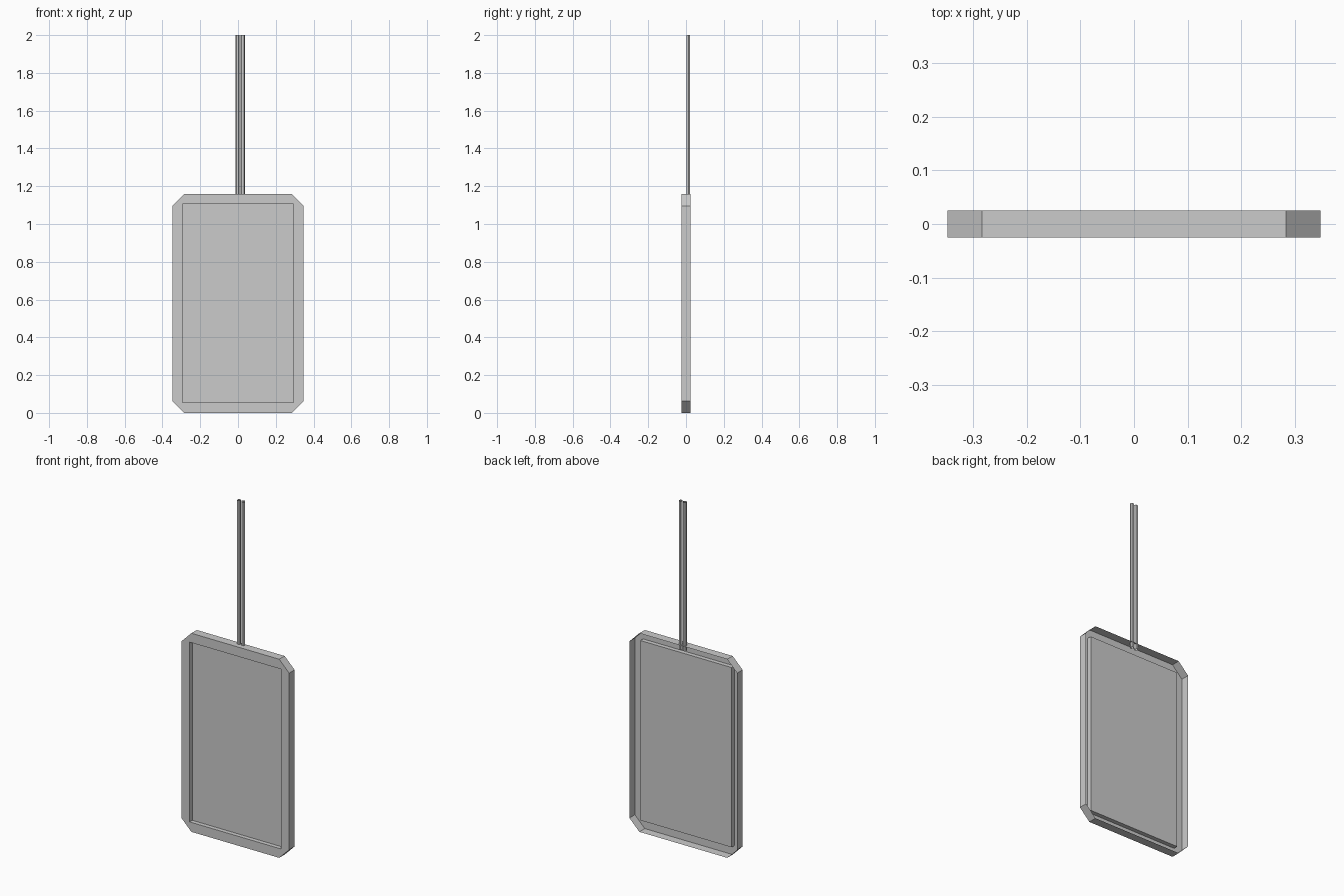
import bpy, bmesh
from math import cos, sin, pi

if "Cube" in bpy.data.objects:
    bpy.data.objects.remove(bpy.data.objects["Cube"])

FRONT, BACK, PANEL = -0.025, 0.025, 0.0   # depths along y
W, H, CUT = 0.348, 1.16, 0.064            # half width, height, corner cut
IW, Z0, Z1 = 0.295, 0.055, 1.105          # opening


def new_object(name, bm):
    mesh = bpy.data.meshes.new(name)
    bm.to_mesh(mesh)
    bm.free()
    obj = bpy.data.objects.new(name, mesh)
    bpy.context.collection.objects.link(obj)
    return obj


def loop(bm, points, y):
    return [bm.verts.new((x, y, z)) for x, z in points]


def wall(bm, a, b):
    n = len(a)
    for i in range(n):
        j = (i + 1) % n
        bm.faces.new((a[i], a[j], b[j], b[i]))


# Hollow sign tray: cut-corner rim, front border, recessed panel, open back
outer = [(-W, CUT), (-W + CUT, 0), (W - CUT, 0), (W, CUT),
         (W, H - CUT), (W - CUT, H), (-W + CUT, H), (-W, H - CUT)]
inner = [(-IW, Z0), (IW, Z0), (IW, Z1), (-IW, Z1)]
bm = bmesh.new()
o = loop(bm, outer, FRONT)
rim = loop(bm, outer, BACK)
i = loop(bm, inner, FRONT)
p = loop(bm, inner, PANEL)
for c in range(4):
    bm.faces.new((o[2 * c], o[2 * c + 1], i[c]))
    bm.faces.new((o[2 * c + 1], o[(2 * c + 2) % 8], i[(c + 1) % 4], i[c]))
wall(bm, rim, o)
wall(bm, i, p)
bm.faces.new(p)
new_object("display_tray", bm)


# Hanging cables: open-ended low-poly tubes
def cable(name, x, y=0.0125, r=0.011, z0=1.13, z1=2.0, sides=6):
    bm = bmesh.new()
    rings = [[bm.verts.new((x + r * cos(2 * pi * k / sides),
                            y + r * sin(2 * pi * k / sides), z))
              for k in range(sides)] for z in (z0, z1)]
    wall(bm, *rings)
    new_object(name, bm)


cable("left_cable", -0.002)
cable("right_cable", 0.025)
